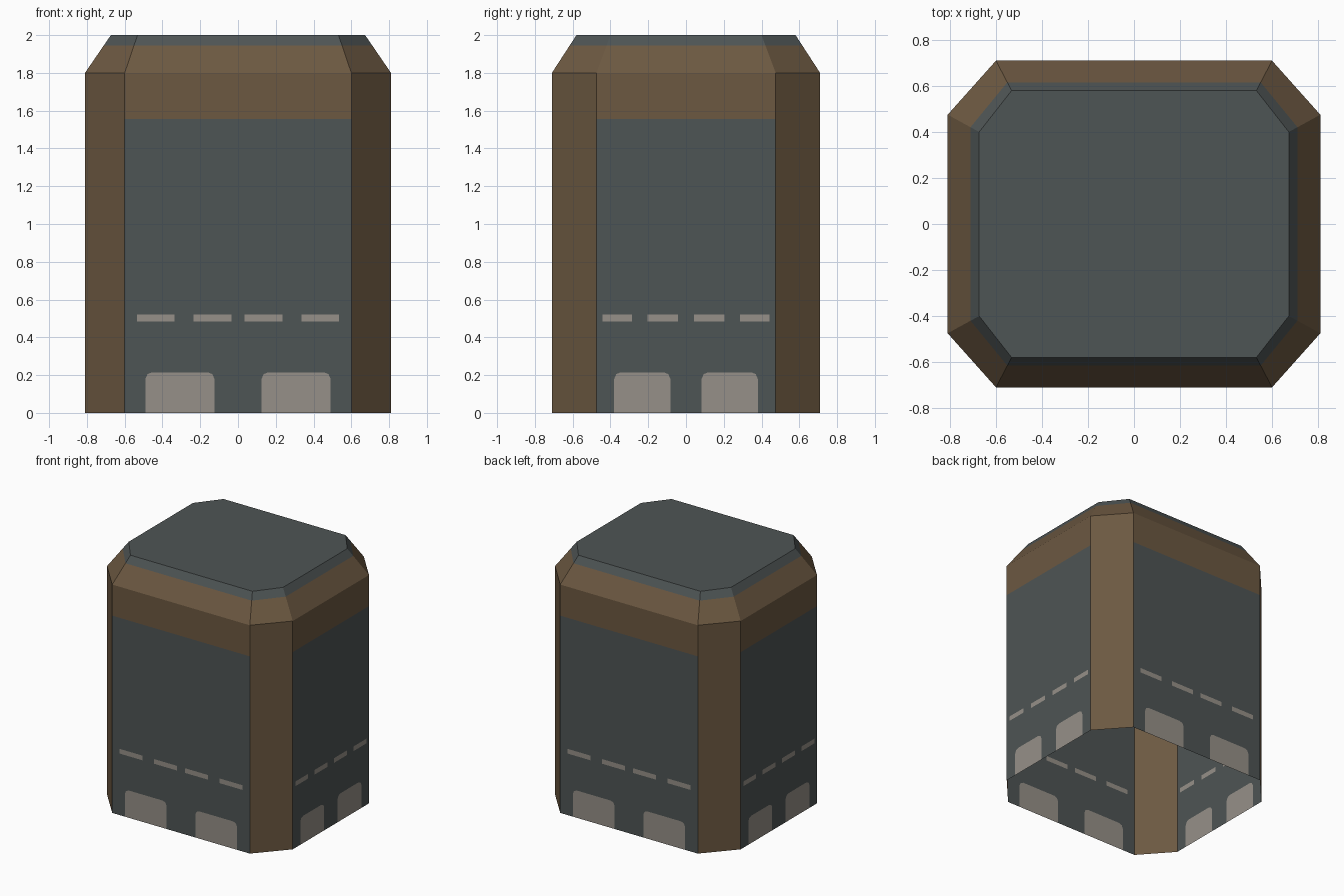
import bpy, bmesh
from mathutils import Vector

if "Cube" in bpy.data.objects:
    bpy.data.objects.remove(bpy.data.objects["Cube"])

def material(name, rgb):
    m = bpy.data.materials.new(name)
    m.diffuse_color = (*rgb, 1.0)
    m.use_nodes = True
    m.node_tree.nodes["Principled BSDF"].inputs["Base Color"].default_value = m.diffuse_color
    return m

MATS = [material("slate", (0.076, 0.089, 0.089)),
        material("brown", (0.150, 0.098, 0.053)),
        material("pale_grey", (0.305, 0.279, 0.246))]
SLATE, BROWN, PALE = 0, 1, 2

WALL_TOP, TOP = 1.80, 2.0
HX, HY, CX, CY = 0.81, 0.71, 0.60, 0.475      # outer half sizes, wall half widths
TX, TY, TCX, TCY = 0.673, 0.58, 0.532, 0.40   # same for the top panel

def to_object(bm, name):
    me = bpy.data.meshes.new(name)
    bm.to_mesh(me)
    bm.free()
    for m in MATS:
        me.materials.append(m)
    ob = bpy.data.objects.new(name, me)
    bpy.context.collection.objects.link(ob)

def quad(bm, pts, mat):
    f = bm.faces.new([bm.verts.new(p) for p in pts])
    f.material_index = mat

def wall(bm, normal, along, d0, d1, w0, w1, window, dashes):
    """Panelled wall: columns across, rows up, sloping in above WALL_TOP."""
    a, b = window
    r = 0.035
    wins = [(-b, -a), (a, b)]
    dash = [(s * p, s * q) if s > 0 else (-q, -p) for s in (-1, 1) for p, q in dashes]
    cuts = {-w0, w0}
    for p, q in wins:
        cuts |= {p, p + r * 0.3, p + r, q - r, q - r * 0.3, q}
    for p, q in dash:
        cuts |= {p, q}
    cuts = sorted(cuts)

    def head(u):                              # window top with rounded corners
        for p, q in wins:
            if p <= u <= q:
                e = max(0.0, r - min(u - p, q - u)) / r
                return 0.215 - r * (1 - max(0.0, 1 - e * e) ** 0.5)
        return 0.215 - r

    def point(u, z):
        t = max(0.0, (z - WALL_TOP) / (TOP - WALL_TOP))
        return (normal * (d0 + (d1 - d0) * t)
                + along * (u * (1 + (w1 / w0 - 1) * t)) + Vector((0, 0, z)))

    def rows(u):
        return [0, head(u), 0.485, 0.522, 1.555, WALL_TOP, 1.945, TOP]

    for u0, u1 in zip(cuts, cuts[1:]):
        mid = (u0 + u1) / 2
        mats = [PALE if any(p < mid < q for p, q in wins) else SLATE, SLATE,
                PALE if any(p < mid < q for p, q in dash) else SLATE,
                SLATE, BROWN, BROWN, SLATE]
        z0, z1 = rows(u0), rows(u1)
        for i, m in enumerate(mats):
            quad(bm, [point(u0, z0[i]), point(u1, z1[i]),
                      point(u1, z1[i + 1]), point(u0, z0[i + 1])], m)

# shell: four walls, open underneath
bm = bmesh.new()
for s in (-1, 1):
    wall(bm, Vector((0, s, 0)), Vector((-s, 0, 0)), HY, TY, CX, TCX,
         (0.125, 0.49), [(0.035, 0.235), (0.335, 0.535)])
    wall(bm, Vector((s, 0, 0)), Vector((0, s, 0)), HX, TX, CY, TCY,
         (0.083, 0.38), [(0.042, 0.203), (0.285, 0.443)])
bmesh.ops.remove_doubles(bm, verts=bm.verts, dist=1e-5)
to_object(bm, "wall_panels")

# corner posts: brown strips with the sloping cap above
def ring(z):
    t = max(0.0, (z - WALL_TOP) / (TOP - WALL_TOP))
    mix = lambda p, q: p + (q - p) * t
    return mix(HX, TX), mix(HY, TY), mix(CX, TCX), mix(CY, TCY)

bm = bmesh.new()
levels = [0, WALL_TOP, 1.945, TOP]
for sx in (-1, 1):
    for sy in (-1, 1):
        for z0, z1, m in zip(levels, levels[1:], (BROWN, BROWN, SLATE)):
            (hx, hy, cx, cy), (kx, ky, ex, ey) = ring(z0), ring(z1)
            pts = [(sx * cx, sy * hy, z0), (sx * hx, sy * cy, z0),
                   (sx * kx, sy * ey, z1), (sx * ex, sy * ky, z1)]
            quad(bm, pts if sx * sy < 0 else pts[::-1], m)
bmesh.ops.remove_doubles(bm, verts=bm.verts, dist=1e-5)
to_object(bm, "corner_posts")

# flat top panel
bm = bmesh.new()
quad(bm, [(-TCX, -TY, TOP), (TCX, -TY, TOP), (TX, -TCY, TOP), (TX, TCY, TOP),
          (TCX, TY, TOP), (-TCX, TY, TOP), (-TX, TCY, TOP), (-TX, -TCY, TOP)], SLATE)
to_object(bm, "top_panel")
